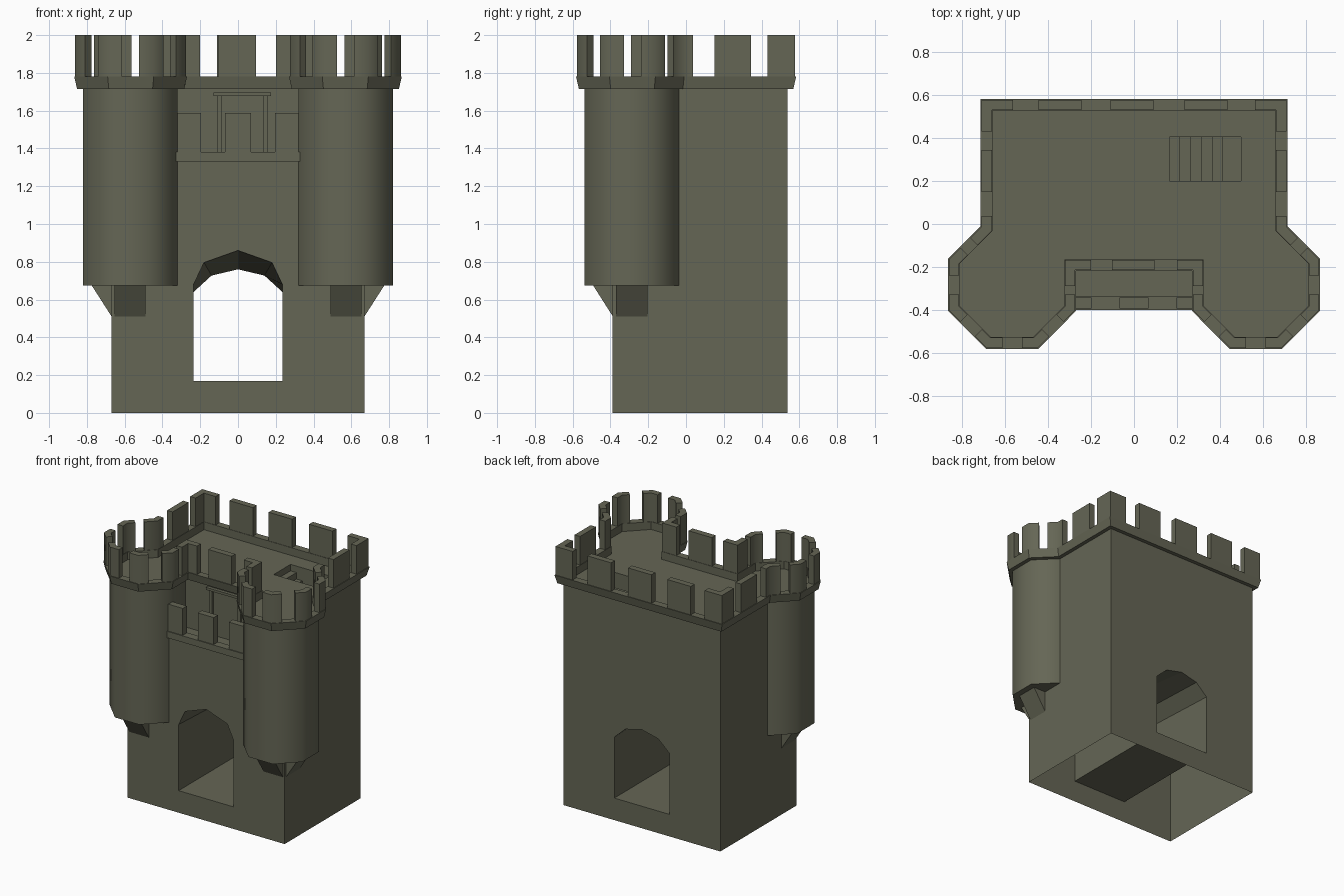
import bpy, bmesh, math
from mathutils import Vector

if "Cube" in bpy.data.objects:
    bpy.data.objects.remove(bpy.data.objects["Cube"])

stone = bpy.data.materials.new("olive_stone")
stone.diffuse_color = (0.13, 0.133, 0.091, 1)
stone.use_nodes = True
stone.node_tree.nodes["Principled BSDF"].inputs["Base Color"].default_value = stone.diffuse_color


def finish(name, bm):
    bmesh.ops.recalc_face_normals(bm, faces=bm.faces)
    me = bpy.data.meshes.new(name)
    bm.to_mesh(me)
    bm.free()
    me.materials.append(stone)
    ob = bpy.data.objects.new(name, me)
    bpy.context.collection.objects.link(ob)
    return ob


def prism(name, pts, vec):
    """Extrude a planar 3D polygon along vec."""
    bm = bmesh.new()
    a = [bm.verts.new(p) for p in pts]
    b = [bm.verts.new(Vector(p) + Vector(vec)) for p in pts]
    bm.faces.new(a)
    bm.faces.new(b[::-1])
    for i in range(len(a)):
        j = (i + 1) % len(a)
        bm.faces.new((a[i], b[i], b[j], a[j]))
    return finish(name, bm)


def box(name, x0, x1, y0, y1, z0, z1):
    return prism(name, [(x0, y0, z0), (x1, y0, z0), (x1, y1, z0), (x0, y1, z0)], (0, 0, z1 - z0))


def bridge(name, loops, closed_ring=False):
    """Skin a series of equal loops; cap the ends unless it is a ring."""
    bm = bmesh.new()
    rows = [[bm.verts.new(p) for p in lp] for lp in loops]
    n = len(rows[0])
    for k in range(len(rows) if closed_ring else len(rows) - 1):
        r, s = rows[k], rows[(k + 1) % len(rows)]
        for i in range(n):
            j = (i + 1) % n
            bm.faces.new((r[i], r[j], s[j], s[i]))
    if not closed_ring:
        bm.faces.new(rows[0])
        bm.faces.new(rows[-1][::-1])
    return finish(name, bm)


def smooth(ob):
    bpy.ops.object.select_all(action='DESELECT')
    ob.select_set(True)
    bpy.context.view_layer.objects.active = ob
    bpy.ops.object.shade_smooth_by_angle(angle=math.radians(50))


def cut(ob, cutter):
    cutter.hide_render = True
    m = ob.modifiers.new("cut", 'BOOLEAN')
    m.operation, m.solver, m.object = 'DIFFERENCE', 'EXACT', cutter
    bpy.ops.object.select_all(action='DESELECT')
    ob.select_set(True)
    bpy.context.view_layer.objects.active = ob
    bpy.ops.object.modifier_apply(modifier=m.name)
    bpy.data.objects.remove(cutter)


# Keep: extruded side profile with the balcony step
ROOF = 1.72
side = [(0.538, 0), (0.538, ROOF), (-0.18, ROOF), (-0.18, 1.33), (-0.388, 1.33), (-0.388, 0)]
keep = prism("keep", [(-0.67, y, z) for y, z in side], (1.34, 0, 0))


# Gate tunnel, its arch lower at the back
def arch(y, spring, hx, hz, top):
    return [(x, y, z) for x, z in [(-0.235, 0.17), (0.235, 0.17), (0.235, spring), (hx, hz),
                                   (0, top), (-hx, hz), (-0.235, spring)]]


cut(keep, bridge("tunnel_cutter", [arch(-0.389, 0.68, 0.18, 0.796, 0.86),
                                   arch(0.539, 0.64, 0.14, 0.727, 0.76)]))

# Stairwell sunk in the roof
xs = [0.165, 0.215, 0.265, 0.315, 0.365, 0.415, 0.5]
steps = [(0.165, 1.8)]
for i in range(6):
    z = ROOF - 0.05 * (i + 1)
    steps += [(xs[i], z), (xs[i + 1], z)]
steps.append((0.5, 1.8))
cut(keep, prism("stair_cutter", [(x, 0.2, z) for x, z in steps], (0, 0.205, 0)))

# The keep is open underneath
bm = bmesh.new()
bm.from_mesh(keep.data)
bmesh.ops.delete(bm, geom=[f for f in bm.faces if all(v.co.z < 1e-3 for v in f.verts)],
                 context='FACES_ONLY')
bm.to_mesh(keep.data)
bm.free()

# Octagonal towers and their wedge corbels
R = 0.251 / math.cos(math.pi / 8)
for s in (-1, 1):
    ring = [(s * 0.57 + R * math.cos((k + 0.5) * math.pi / 4),
             -0.287 + R * math.sin((k + 0.5) * math.pi / 4), 0.675) for k in range(8)]
    smooth(prism("tower", ring, (0, 0, ROOF - 0.675)))
    prism("front_corbel", [(s * 0.655, -0.387, 0.51), (s * 0.655, -0.387, 0.68),
                           (s * 0.655, -0.495, 0.68)], (-s * 0.165, 0, 0))
    prism("side_corbel", [(s * 0.669, -0.37, 0.51), (s * 0.669, -0.37, 0.68),
                          (s * 0.778, -0.37, 0.68)], (0, 0.165, 0))

# Parapet outline, counter-clockwise
left = [(-0.715, 0.583), (-0.715, -0.01), (-0.867, -0.162), (-0.867, -0.405), (-0.69, -0.582),
        (-0.446, -0.582), (-0.27, -0.405), (-0.27, -0.22)]
outline = [Vector(p) for p in left + [(-x, y) for x, y in reversed(left)]]


def offset(d):
    """Outline moved inward by d with mitred corners."""
    out, n = [], len(outline)
    for i, p in enumerate(outline):
        a = (p - outline[i - 1]).normalized()
        b = (outline[(i + 1) % n] - p).normalized()
        na, nb = Vector((-a.y, a.x)), Vector((-b.y, b.x))
        m = na + nb
        out.append(p + m * (d / m.dot(na)))
    return out


def at(pts, z):
    return [(p.x, p.y, z) for p in pts]


bridge("parapet_ledge", [at(offset(0.015), 1.715), at(outline, 1.78),
                         at(offset(0.055), 1.78), at(offset(0.055), 1.715)], True)

# Corner merlons wrapping every bend of the outline
mo, mi = offset(0.005), offset(0.052)
T, n = 0.047, len(outline)
for i, p in enumerate(mo):
    k = min(i, n - 1 - i)
    a = (mo[i - 1] - p).normalized()
    b = (mo[(i + 1) % n] - p).normalized()
    la = lb = 0.147 if k == 0 else 0.075
    if k == 1:
        la, lb = (0.05, 0.075) if i == 1 else (0.075, 0.05)
    A, B = p + a * la, p + b * lb
    pts = [A, p, B, B + Vector((-b.y, b.x)) * T, mi[i], A + Vector((a.y, -a.x)) * T]
    smooth(prism("corner_merlon", at(pts, 1.775), (0, 0, 0.225)))

# Straight merlons
for c in (-0.345, -0.01, 0.335):
    box("back_merlon", c - 0.1, c + 0.1, 0.531, 0.578, 1.775, 2)
for s in (-1, 1):
    box("side_merlon", *sorted((s * 0.71, s * 0.663)), 0.15, 0.345, 1.775, 2)
box("recess_merlon", -0.103, 0.095, -0.215, -0.168, 1.775, 2)

# Balcony rail and merlons
box("balcony_ledge", -0.335, 0.335, -0.4, -0.338, 1.33, 1.38)
for x0, x1 in ((-0.325, -0.197), (-0.068, 0.068), (0.197, 0.325)):
    box("balcony_merlon", x0, x1, -0.393, -0.343, 1.375, 1.588)

# Door frame on the balcony wall
for x0 in (-0.11, 0.132):
    box("door_jamb", x0, x0 + 0.026, -0.195, -0.175, 1.33, 1.68)
box("door_lintel", -0.13, 0.175, -0.205, -0.175, 1.678, 1.697)
